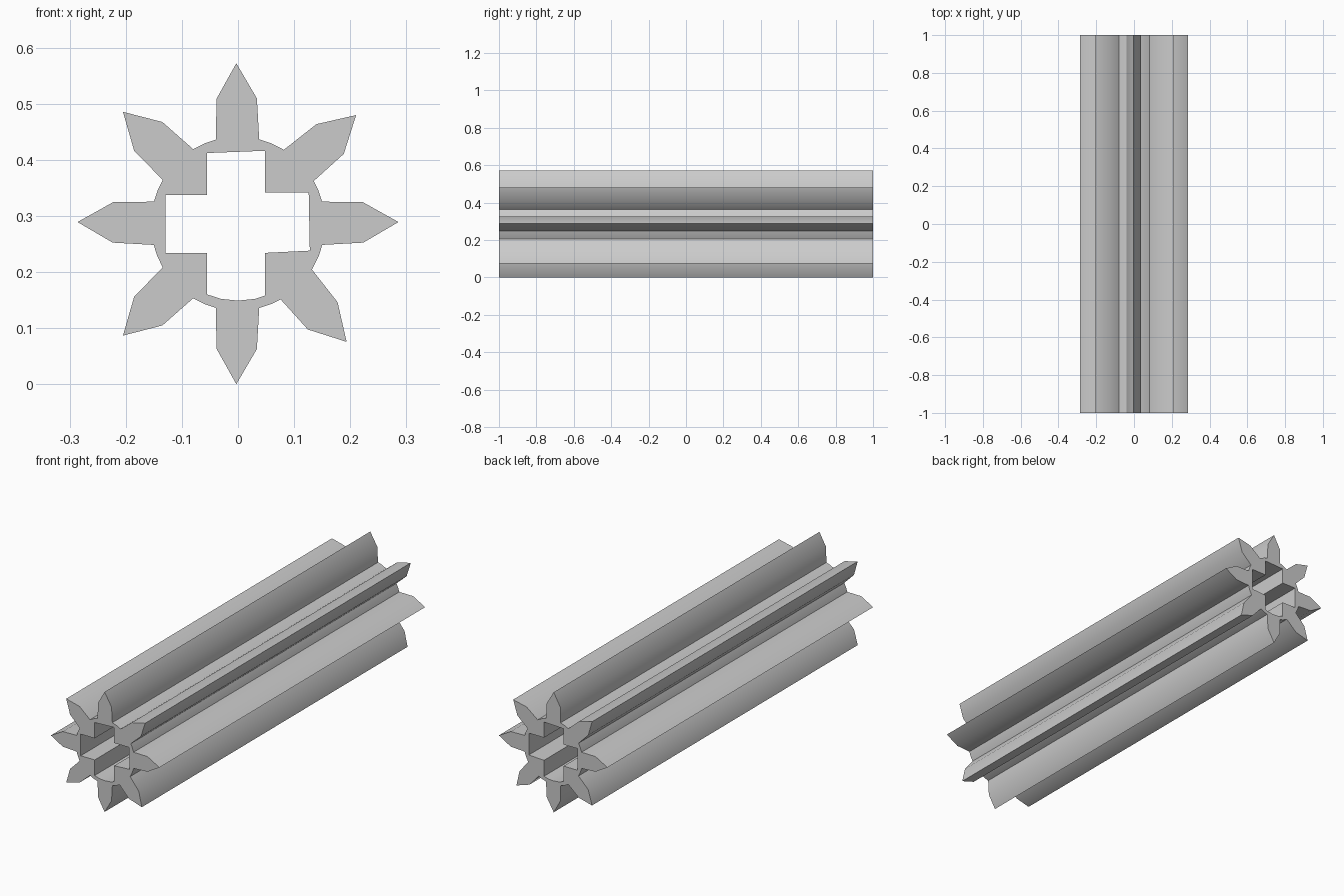
import bpy, bmesh
from math import radians, sin, cos, atan2, hypot, pi

cube = bpy.data.objects.get("Cube")
if cube:
    bpy.data.objects.remove(cube, do_unlink=True)

CENTRE_Z = 0.286
ROOT_R = 0.155
LENGTH = 2.0

# Small hand-filed angular error of each tooth, counter-clockwise from +x
TOOTH_LEAN = [0.6, -2.4, 0.6, 0.8, -0.6, -0.8, -0.6, -2.4]

# One tooth: (distance out, sideways), from its clockwise side
TOOTH = [(0.223, -0.036), (0.286, 0), (0.223, 0.036)]


def polar(radius, angle):
    return radius * cos(angle), CENTRE_Z + radius * sin(angle)


def gear_outline():
    points = []
    half_root = radians(14.4)
    for i, lean in enumerate(TOOTH_LEAN):
        base = i * pi / 4
        root = base + radians(lean) / 2
        points.append(polar(ROOT_R, root - half_root))
        for out, side in TOOTH:
            points.append(polar(hypot(out, side), base + radians(lean) + atan2(side, out)))
        points.append(polar(ROOT_R, root + half_root))
        # Rounded valley between neighbouring teeth
        points.append(polar(ROOT_R, base + pi / 8))
    return points


def bore_outline():
    # Cross-shaped bore with a rounded floor
    left, right, low, high = -0.055, 0.048, 0.234, 0.34
    floor = [(left, 0.16), (-0.03, 0.152), (0, 0.149), (0.03, 0.152), (right, 0.158)]
    return floor + [(right, low), (0.128, 0.238), (0.126, high + 0.002),
                    (right, high + 0.002), (right, 0.416), (left, 0.412),
                    (left, high - 0.003), (-0.129, high - 0.003),
                    (-0.129, low), (left, low)]


def add_loop(bm, points):
    verts = [bm.verts.new((x, -LENGTH / 2, z)) for x, z in points]
    return [bm.edges.new((v, verts[i - 1])) for i, v in enumerate(verts)]


# Fill the ring between both outlines and sweep it along y
bm = bmesh.new()
edges = add_loop(bm, gear_outline()) + add_loop(bm, bore_outline())
bmesh.ops.triangle_fill(bm, edges=edges, use_beauty=True)
swept = bmesh.ops.extrude_face_region(bm, geom=bm.faces[:], use_keep_orig=True)
moved = [g for g in swept["geom"] if isinstance(g, bmesh.types.BMVert)]
bmesh.ops.translate(bm, verts=moved, vec=(0, LENGTH, 0))
bmesh.ops.recalc_face_normals(bm, faces=bm.faces[:])

mesh = bpy.data.meshes.new("gear_shaft")
bm.to_mesh(mesh)
bm.free()
shaft = bpy.data.objects.new("gear_shaft", mesh)
bpy.context.collection.objects.link(shaft)

# Plain grey finish
grey = bpy.data.materials.new("plain_grey")
grey.use_nodes = True
colour = (0.6, 0.6, 0.6, 1)
grey.diffuse_color = colour
grey.node_tree.nodes["Principled BSDF"].inputs["Base Color"].default_value = colour
mesh.materials.append(grey)

# Smooth flanks and valleys, crisp tips and ends
bpy.ops.object.select_all(action="DESELECT")
shaft.select_set(True)
bpy.context.view_layer.objects.active = shaft
bpy.ops.object.shade_smooth_by_angle(angle=radians(32))
